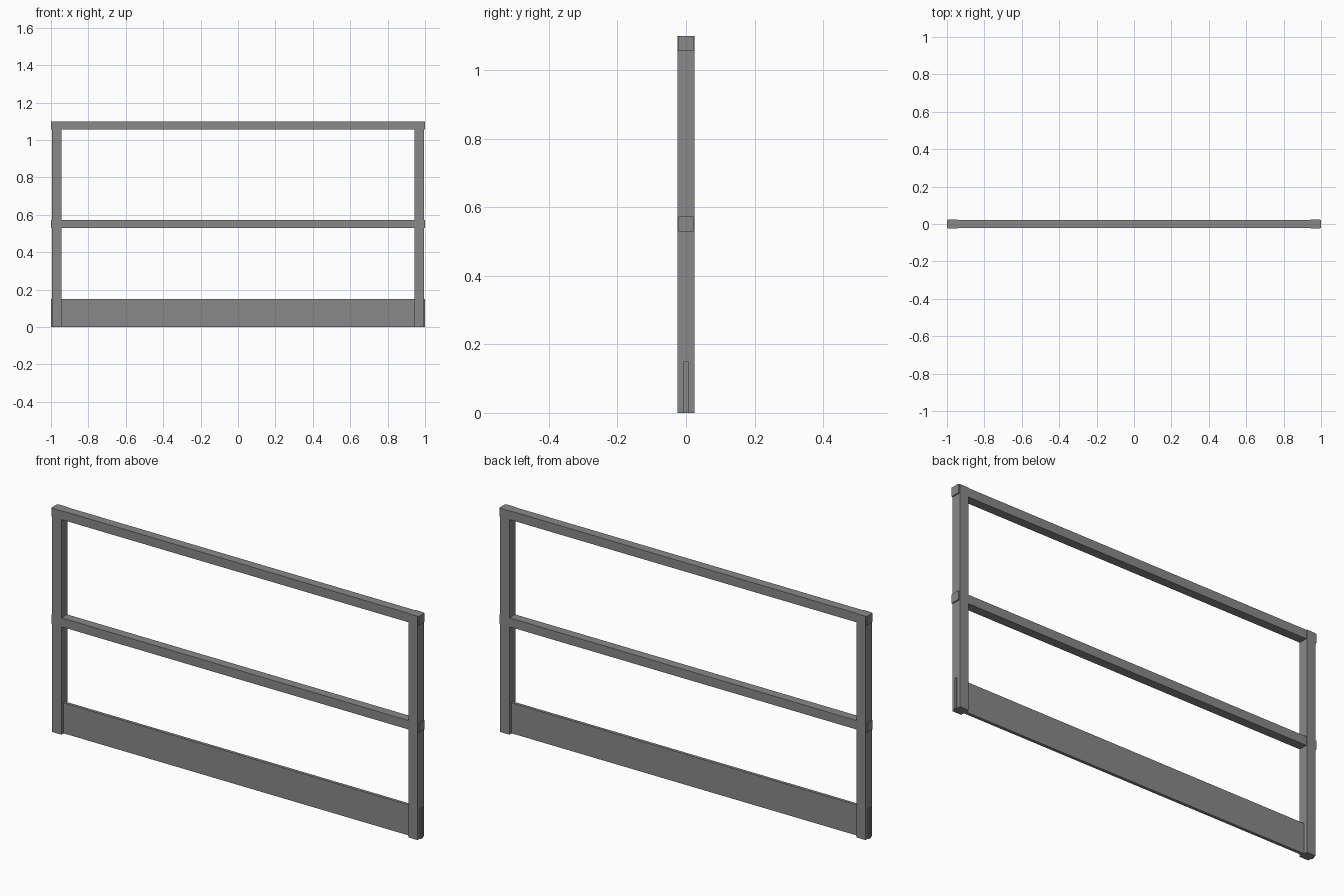
import bpy

cube = bpy.data.objects.get("Cube")
if cube:
    bpy.data.objects.remove(cube, do_unlink=True)

# Single painted metal colour
COLOUR = (0.25, 0.25, 0.25, 1.0)
metal = bpy.data.materials.new("grey_metal")
metal.use_nodes = True
metal.diffuse_color = COLOUR
shader = next(n for n in metal.node_tree.nodes if n.type == 'BSDF_PRINCIPLED')
shader.inputs["Base Color"].default_value = COLOUR


def bar(name, x, y, z):
    """Box spanning the given (low, high) range on each axis."""
    spans = (x, y, z)
    bpy.ops.mesh.primitive_cube_add(size=1, location=[(a + b) / 2 for a, b in spans])
    obj = bpy.context.object
    obj.name = name
    obj.scale = [b - a for a, b in spans]
    bpy.ops.object.transform_apply(location=False, rotation=False, scale=True)
    obj.data.materials.append(metal)
    return obj


HEIGHT = 1.1
RAIL = 0.044
FULL = (-1, 1)

# Upright posts, set slightly in from the rail ends
for name, centre in (("left_post", 0.969), ("right_post", -0.969)):
    bar(name, (centre - 0.025, centre + 0.025), (-0.025, 0.025), (0, HEIGHT))

# Horizontal rails run through the posts
for name, top in (("top_rail", HEIGHT), ("middle_rail", 0.573)):
    bar(name, FULL, (-RAIL / 2, RAIL / 2), (top - RAIL, top))

# Thin toe board along the ground
bar("toe_board", FULL, (-0.0075, 0.0075), (0, 0.15))
